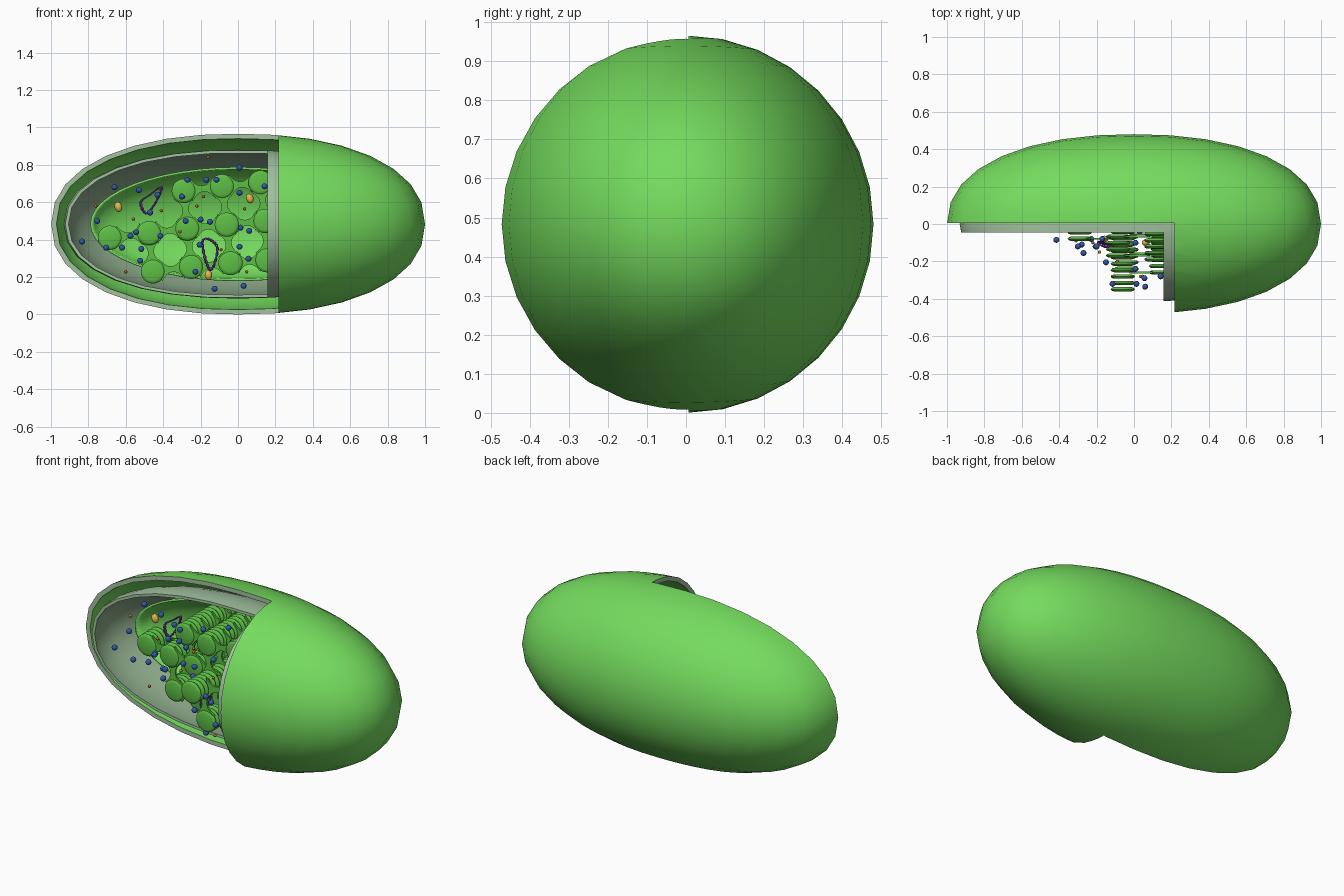
import bpy, bmesh, math, random
from mathutils import Vector, Matrix

if "Cube" in bpy.data.objects:
    bpy.data.objects.remove(bpy.data.objects["Cube"])

random.seed(4)
ZC = 0.483


def mat(name, c):
    m = bpy.data.materials.new(name)
    m.diffuse_color = (*c, 1)
    m.use_nodes = True
    m.node_tree.nodes["Principled BSDF"].inputs["Base Color"].default_value = m.diffuse_color
    return m


GREEN = mat("leaf green", (0.175, 0.71, 0.11))
DISC = mat("disc green", (0.11, 0.52, 0.06))
PALE = mat("pale grey green", (0.36, 0.54, 0.35))
LINING = mat("dim grey green", (0.25, 0.38, 0.24))
BLUE = mat("deep blue", (0.03, 0.10, 0.40))
ORANGE = mat("orange", (0.60, 0.19, 0.02))
YELLOW = mat("golden yellow", (0.76, 0.48, 0.07))
PURPLE = mat("purple", (0.27, 0.05, 0.58))


def finish(name, bm, *mats, angle=40):
    me = bpy.data.meshes.new(name)
    bm.to_mesh(me)
    bm.free()
    ob = bpy.data.objects.new(name, me)
    bpy.context.collection.objects.link(ob)
    for m in mats:
        me.materials.append(m)
    smooth(ob, angle)
    return ob


def smooth(ob, angle=40):
    bpy.ops.object.select_all(action='DESELECT')
    ob.select_set(True)
    bpy.context.view_layer.objects.active = ob
    bpy.ops.object.shade_smooth_by_angle(angle=math.radians(angle))


def ellipsoid(bm, radii, centre, seg=32, rings=16, power=2.0):
    """Ellipsoid; power above 2 makes the outline along x fuller."""
    made = bmesh.ops.create_uvsphere(bm, u_segments=seg, v_segments=rings, radius=1)
    for v in made["verts"]:
        x, y, z = v.co
        rho = math.hypot(y, z)
        k = max(0, 1 - abs(x) ** power) ** (1 / power) / rho if rho > 1e-4 else 1
        v.co = Vector((x * radii[0], y * k * radii[1], z * k * radii[2])) + Vector(centre)
    return made


def box_bm(lo, hi):
    bm = bmesh.new()
    lo, hi = Vector(lo), Vector(hi)
    m = Matrix.Translation((lo + hi) / 2) @ Matrix.Diagonal((*(hi - lo), 1))
    bmesh.ops.create_cube(bm, size=1, matrix=m)
    return bm


def shell(name, outer, inner, cut_x, cut_y, mats):
    """Hollow ellipsoid with the front left quarter cut away; mats = outside, rim, inside."""
    bm = bmesh.new()
    c = Vector((0, 0, ZC))
    ellipsoid(bm, outer, c, power=2.22)
    inside = ellipsoid(bm, inner, c, power=2.22)
    faces = {f for v in inside["verts"] for f in v.link_faces}
    bmesh.ops.reverse_faces(bm, faces=list(faces))
    ob = finish(name, bm, *mats)
    cutter = finish(name + "_cutter", box_bm((-2, -2, -2), (cut_x, cut_y, 3)), *mats)
    mod = ob.modifiers.new("cutaway", 'BOOLEAN')
    mod.operation, mod.solver, mod.object = 'DIFFERENCE', 'EXACT', cutter
    bpy.context.view_layer.objects.active = ob
    bpy.ops.object.modifier_apply(modifier=mod.name)
    bpy.data.objects.remove(cutter)
    for p in ob.data.polygons:
        vs = [ob.data.vertices[i].co for i in p.vertices]
        flat = all(abs(v.y - cut_y) < 1e-4 for v in vs) or all(abs(v.x - cut_x) < 1e-4 for v in vs)
        inward = p.normal.dot(p.center - c) < 0
        p.material_index = 1 if flat else 2 if inward else 0
    smooth(ob)


# Outer and inner membranes
shell("outer_membrane", (1.0, 0.48, ZC), (0.972, 0.455, 0.457), 0.217, 0.006, (GREEN, PALE, GREEN))
shell("inner_membrane", (0.932, 0.417, 0.398), (0.914, 0.40, 0.382), 0.157, -0.045, (PALE, PALE, LINING))

# Green bowl lining the back of the cavity
BX, BZ, BY, BD = 0.79, 0.305, 0.165, 0.21
bm = bmesh.new()
prev = None
N = 48
profile = [(math.cos(t * math.pi / 18), math.sin(t * math.pi / 18)) for t in range(9)]
for r, d in profile:
    ring = [bm.verts.new((BX * r * math.cos(2 * math.pi * i / N), BY + BD * d,
                          ZC + BZ * r * math.sin(2 * math.pi * i / N))) for i in range(N)]
    if prev:
        for i in range(N):
            j = (i + 1) % N
            bm.faces.new((prev[i], prev[j], ring[j], ring[i]))
    prev = ring
bm.faces.new(prev)
bmesh.ops.recalc_face_normals(bm, faces=bm.faces)
bowl = finish("stroma_bowl", bm, GREEN)
sol = bowl.modifiers.new("thickness", 'SOLIDIFY')
sol.thickness = 0.012

# Disc stacks: x, z, front y
STACKS = [(-.29, .66, -.09), (-.085, .685, -.18), (.12, .705, -.20), (.33, .70, -.05),
          (-.685, .41, .12), (-.475, .435, .03), (-.27, .46, -.04), (-.06, .48, -.36),
          (.145, .50, -.27), (.35, .52, -.2), (.55, .54, -.05),
          (-.455, .23, .05), (-.25, .255, -.02), (-.04, .275, -.25), (.155, .29, -.18), (.36, .31, -.1)]
PITCH = 0.034


def back_y(x, z):
    return BY + BD * math.sqrt(max(0.02, 1 - (x / BX) ** 2 - ((z - ZC) / BZ) ** 2)) - 0.02


def disc(bm, x, y, z, n=24):
    rings = []
    for r, dy in ((.048, -.011), (.060, -.007), (.065, 0), (.060, .007), (.048, .011)):
        rings.append([bm.verts.new((x + r * math.cos(2 * math.pi * i / n), y + dy,
                                    z + r * math.sin(2 * math.pi * i / n))) for i in range(n)])
    for a, b in zip(rings, rings[1:]):
        for i in range(n):
            j = (i + 1) % n
            bm.faces.new((a[i], b[i], b[j], a[j]))
    bm.faces.new(rings[0])
    bm.faces.new(rings[-1][::-1])


bm = bmesh.new()
for x, z, y in STACKS:
    y += 0.011
    while y < back_y(x, z):
        disc(bm, x, y, z)
        y += PITCH
bmesh.ops.recalc_face_normals(bm, faces=bm.faces)
finish("disc_stacks", bm, DISC, angle=50)


# Waisted plates linking neighbouring stacks
def bridge(bm, a, b, y):
    a, b = Vector((a[0], 0, a[1])), Vector((b[0], 0, b[1]))
    side = (b - a).normalized().cross(Vector((0, 1, 0)))
    rows = []
    for k in range(13):
        t = 0.2 + 0.6 * k / 12
        w = 0.016 + 0.045 * abs(k / 6 - 1) ** 2.2
        c = a.lerp(b, t)
        rows.append([bm.verts.new(c + side * s * w + Vector((0, y + d, 0)))
                     for s, d in ((-1, -.005), (1, -.005), (1, .005), (-1, .005))])
    for p, q in zip(rows, rows[1:]):
        for i in range(4):
            j = (i + 1) % 4
            bm.faces.new((p[i], p[j], q[j], q[i]))
    bm.faces.new(rows[0])
    bm.faces.new(rows[-1])


bm = bmesh.new()
for i, a in enumerate(STACKS):
    for b in STACKS[i + 1:]:
        if math.hypot(a[0] - b[0], a[1] - b[1]) < 0.23:
            y = max(a[2], b[2]) + 0.011
            while y < min(back_y(*a[:2]), back_y(*b[:2])):
                bridge(bm, a, b, y)
                y += PITCH * 3
bmesh.ops.recalc_face_normals(bm, faces=bm.faces)
finish("connecting_plates", bm, DISC)

# Small blue granules
BLUES = [(-.66, .07, .68), (-.53, .04, .665), (-.43, .02, .64), (-.47, .02, .545), (-.753, .06, .50),
         (-.834, .04, .39), (-.705, .03, .357), (-.62, .05, .357), (-.575, .05, .42), (-.545, .0, .44),
         (-.517, .04, .35), (-.523, .05, .287), (-.415, -.085, .42), (-.30, -.12, .63), (-.27, -.155, .72),
         (-.17, -.08, .72), (-.115, -.32, .72), (.008, -.1, .785), (.008, -.24, .65), (.142, -.28, .685),
         (-.28, -.11, .50), (-.20, -.12, .507), (-.15, -.205, .495), (.013, -.32, .464), (.06, -.335, .447),
         (.008, -.1, .362), (.056, -.29, .298), (-.205, -.12, .373), (-.228, -.08, .228), (-.125, -.12, .137),
         (.03, -.04, .153)]
bm = bmesh.new()
for p in BLUES:
    ellipsoid(bm, (.016,) * 3, p, 12, 8)
finish("blue_granules", bm, BLUE)

# Tiny orange grains
bm = bmesh.new()
for x, y, z in [(-.76, .08, .58), (-.56, .05, .51), (-.41, .03, .555), (-.185, -.15, .63), (-.31, -.09, .442),
                (-.22, -.1, .58), (.035, -.28, .565), (-.16, .04, .84), (-.60, .03, .228),
                (-.09, -.2, .346), (.046, -.28, .228)]:
    ellipsoid(bm, (.009,) * 3, (x, y, z), 8, 6)
finish("orange_grains", bm, ORANGE)

# Golden starch grains, slightly tilted
bm = bmesh.new()
for x, y, z in [(-.64, .14, .575), (.063, -.1, .62), (-.158, -.08, .21)]:
    grain = ellipsoid(bm, (.020, .018, .027), (x, y, z), 12, 8)
    bmesh.ops.rotate(bm, verts=grain["verts"], cent=(x, y, z),
                     matrix=Matrix.Rotation(random.uniform(-.5, .5), 3, 'Y'))
finish("starch_grains", bm, YELLOW)

# Twisted double strands closed into loops
LOOPS = [[(-.52, .06, .60), (-.47, .07, .64), (-.41, .05, .68), (-.44, .06, .60), (-.49, .05, .54)],
         [(-.19, -.10, .39), (-.15, -.12, .40), (-.11, -.10, .35), (-.14, -.11, .24), (-.17, -.10, .28)]]
for k, pts in enumerate(LOOPS):
    pts = [Vector(p) for p in pts]
    n = len(pts)
    for strand in range(2):
        cu = bpy.data.curves.new("strand", 'CURVE')
        cu.dimensions = '3D'
        cu.bevel_depth, cu.bevel_resolution = 0.004, 1
        sp = cu.splines.new('POLY')
        sp.points.add(119)
        sp.use_cyclic_u = True
        for i in range(120):
            j, t = divmod(i * n / 120, 1)
            p0, p1, p2, p3 = (pts[(int(j) + o) % n] for o in (-1, 0, 1, 2))
            p = 0.5 * (2 * p1 + (p2 - p0) * t + (2 * p0 - 5 * p1 + 4 * p2 - p3) * t * t
                       + (3 * p1 - p0 - 3 * p2 + p3) * t ** 3)
            a = i * 2 * math.pi / 12 + strand * math.pi
            p += Vector((math.cos(a) * .005, math.sin(a) * .005, math.cos(a) * .002))
            sp.points[i].co = (*p, 1)
        cu.materials.append(PURPLE)
        ob = bpy.data.objects.new(f"genetic_strand_{k}_{strand}", cu)
        bpy.context.collection.objects.link(ob)
